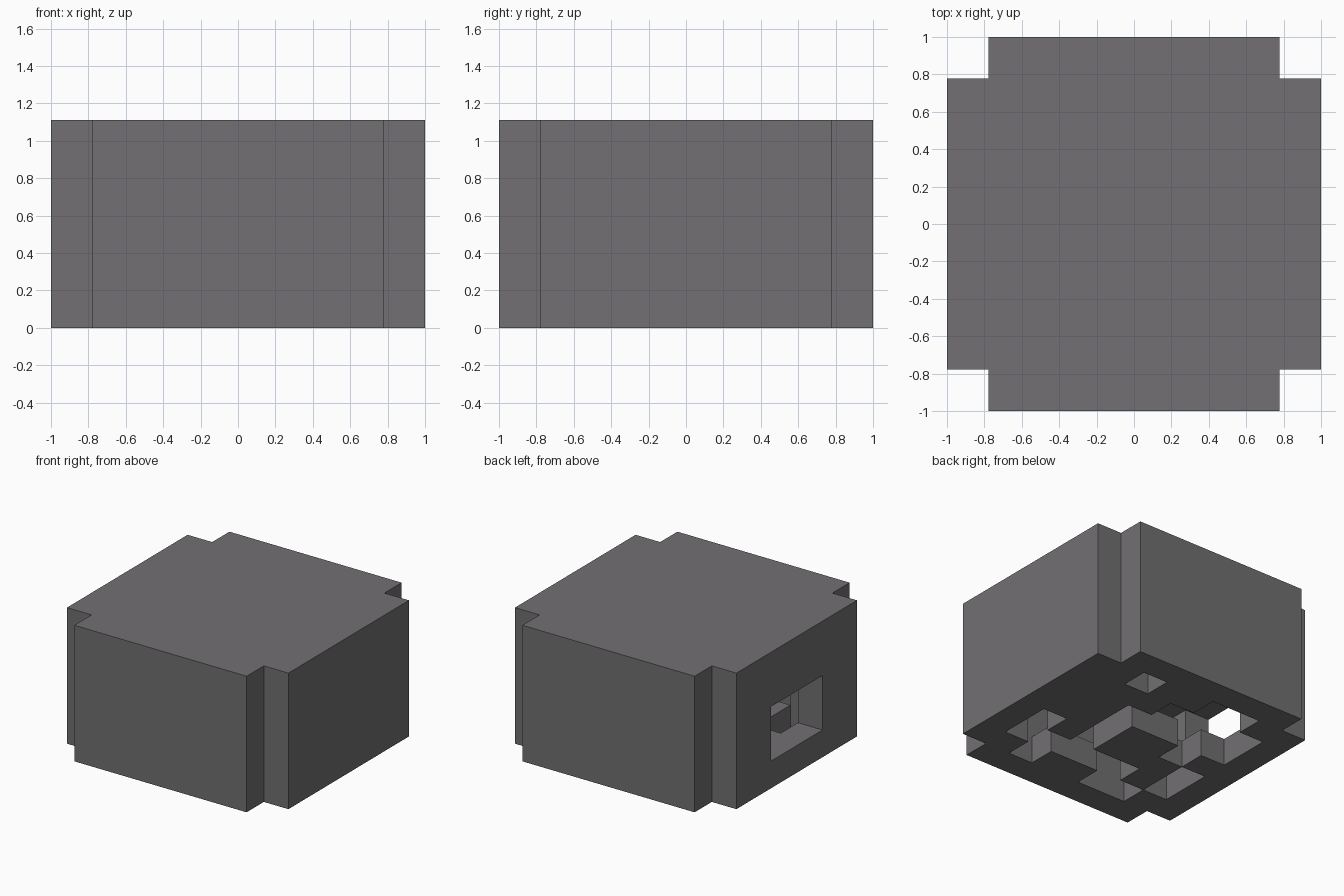
import bpy
import bmesh
from mathutils import Vector

cube = bpy.data.objects.get("Cube")
if cube:
    bpy.data.objects.remove(cube, do_unlink=True)

U = 2 / 9  # block size

# Plans of each storey: rows run from back to front, columns along +x
END = ".#######."
floor = [END,
         "##..##.##",
         "#....####",
         "#.....###",
         "##.##.###",
         "#.###.#.#",
         "#.#.....#",
         "##..##.##",
         END]
# Hollow chamber with a wide window in the -x wall
CORNER, SIDE, OPEN = "##.....##", "#.......#", "........#"
chamber = [END, CORNER, SIDE, OPEN, OPEN, OPEN, SIDE, CORNER, END]
roof = [END] + ["#########"] * 7 + [END]
storeys = [floor, chamber, chamber, roof, roof]


def filled(c, r, k):
    inside = 0 <= c < 9 and 0 <= r < 9 and 0 <= k < len(storeys)
    return inside and storeys[k][r][c] == "#"


def add_face(bm, centre, normal):
    """Square side of a block, facing along the normal."""
    a = Vector((normal.y, normal.z, normal.x))
    b = normal.cross(a)
    mid = centre + normal * U / 2
    corners = [(-1, -1), (1, -1), (1, 1), (-1, 1)]
    bm.faces.new([bm.verts.new(mid + (a * s + b * t) * U / 2) for s, t in corners])


# Outer skin of the stacked storeys, without hidden inner faces
bm = bmesh.new()
directions = [Vector(axis) * s for axis in ((1, 0, 0), (0, 1, 0), (0, 0, 1)) for s in (1, -1)]
for k in range(len(storeys)):
    for r in range(9):
        for c in range(9):
            if not filled(c, r, k):
                continue
            centre = Vector((c - 4, 4 - r, k + 0.5)) * U
            for d in directions:
                if not filled(c + int(d.x), r - int(d.y), k + int(d.z)):
                    add_face(bm, centre, d)

# Merge the squares into large flat faces
bmesh.ops.remove_doubles(bm, verts=bm.verts, dist=0.001)
bmesh.ops.dissolve_limit(bm, angle_limit=0.01, verts=bm.verts, edges=bm.edges)
mesh = bpy.data.meshes.new("hollow_block")
bm.to_mesh(mesh)
bm.free()

# Plain grey stone
stone = bpy.data.materials.new("stone_grey")
stone.use_nodes = True
colour = (0.168, 0.161, 0.168, 1)
stone.diffuse_color = colour
stone.node_tree.nodes["Principled BSDF"].inputs["Base Color"].default_value = colour
mesh.materials.append(stone)

block = bpy.data.objects.new("hollow_block", mesh)
bpy.context.collection.objects.link(block)
